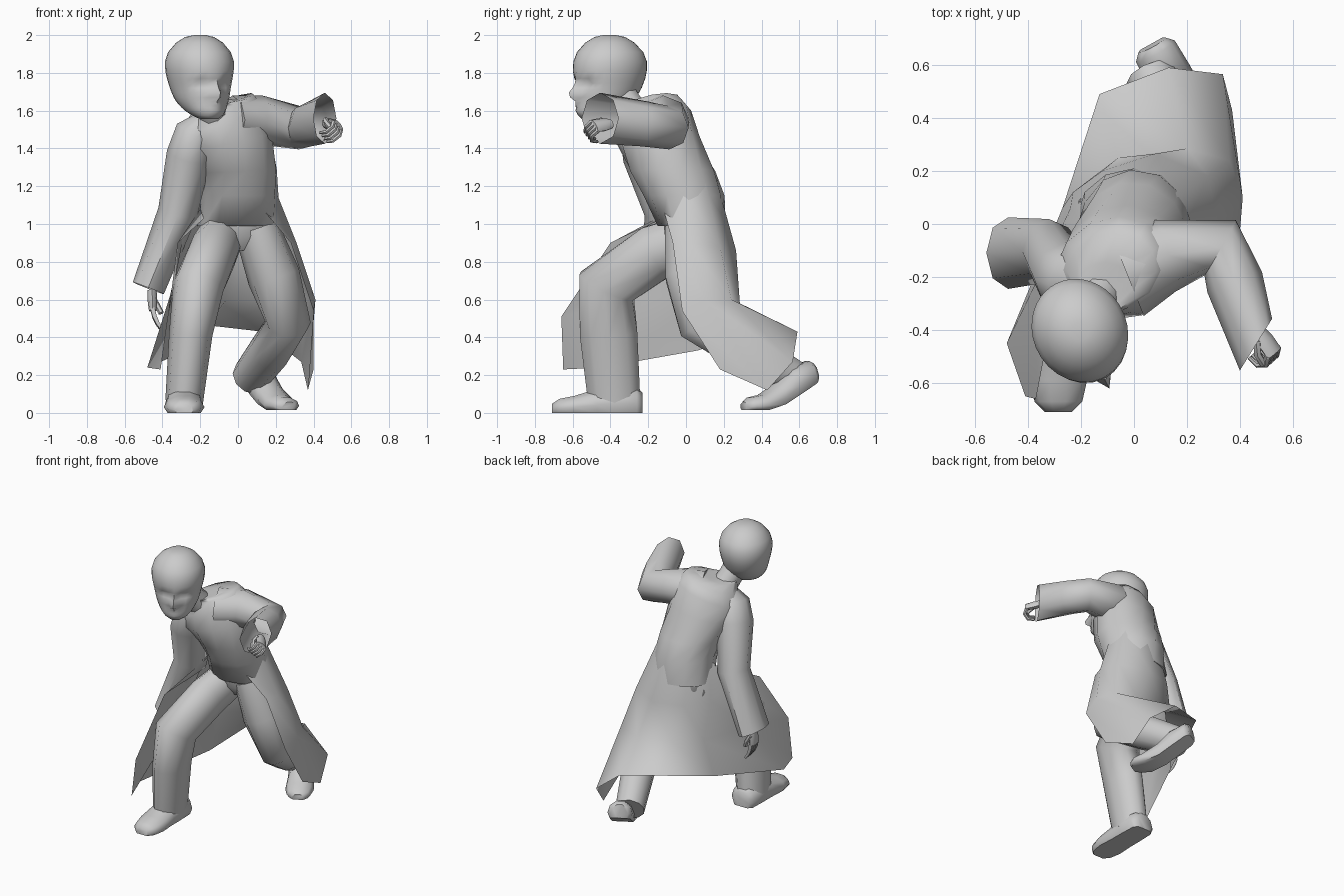
import bpy, bmesh, math
from mathutils import Vector as V, Matrix

if "Cube" in bpy.data.objects:
    bpy.data.objects.remove(bpy.data.objects["Cube"])


def loft(name, rings, closed=True, caps=(True, True), angle=55):
    """Skin a list of equal-length point rings."""
    bm = bmesh.new()
    rows = [[bm.verts.new(p) for p in r] for r in rings]
    n = len(rows[0])
    for a, b in zip(rows, rows[1:]):
        for i in range(n if closed else n - 1):
            j = (i + 1) % n
            bm.faces.new((a[i], a[j], b[j], b[i]))
    if caps[0]:
        bm.faces.new(rows[0])
    if caps[1]:
        bm.faces.new(rows[-1])
    bmesh.ops.recalc_face_normals(bm, faces=bm.faces[:])
    me = bpy.data.meshes.new(name)
    bm.to_mesh(me)
    bm.free()
    ob = bpy.data.objects.new(name, me)
    bpy.context.collection.objects.link(ob)
    bpy.ops.object.select_all(action='DESELECT')
    ob.select_set(True)
    bpy.context.view_layer.objects.active = ob
    bpy.ops.object.shade_smooth_by_angle(angle=math.radians(angle))
    return ob


def ring(c, u, v, n):
    return [c + u * math.cos(2 * math.pi * i / n) + v * math.sin(2 * math.pi * i / n) for i in range(n)]


def tube(name, stations, ref, n=8, caps=(True, True), end=None):
    """Sweep ellipses along a path; a station is (x, y, z, half size along ref, other half size)."""
    pts = [V(s[:3]) for s in stations]
    rings = []
    for i, s in enumerate(stations):
        t = V()
        if i > 0:
            t += (pts[i] - pts[i - 1]).normalized()
        if i < len(pts) - 1:
            t += (pts[i + 1] - pts[i]).normalized()
        elif end:
            t = V(end)
        t.normalize()
        u = (V(ref) - t * t.dot(V(ref))).normalized()
        rings.append(ring(pts[i], u * s[3], t.cross(u) * s[4], n))
    return loft(name, rings, caps=caps)


X, Z = (1, 0, 0), (0, 0, 1)

# Torso of the coat: twisted and leaning ellipses (x, y, z, half width, half depth, yaw, roll)
rings = []
for x, y, z, w, d, yaw, roll in [
        (0, .03, .99, .215, .18, 0, 0), (.005, -.01, 1.15, .21, .215, 5, 0),
        (-.005, -.07, 1.28, .215, .23, 12, 3), (-.05, -.145, 1.44, .24, .215, 22, 12),
        (-.085, -.165, 1.56, .235, .185, 26, 20), (-.085, -.18, 1.63, .185, .15, 26, 20),
        (-.115, -.245, 1.635, .11, .1, 26, 12), (-.135, -.29, 1.63, .08, .08, 26, 8)]:
    m = Matrix.Rotation(math.radians(yaw), 3, 'Z') @ Matrix.Rotation(math.radians(-roll), 3, 'Y')
    rings.append(ring(V((x, y, z)), m @ V((w, 0, 0)), m @ V((0, d, 0)), 12))
loft("coat_torso", rings, angle=70)

# Coat skirt: open at the front, rows from waist to hem, right edge round the back to left edge
skirt = [
    [(.13, -.12, 1.08), (.19, -.02, 1.2), (.16, .1, 1.22), (.03, .165, 1.22),
     (-.12, .1, 1.2), (-.19, .0, 1.15), (-.2, -.06, 1.08), (-.18, -.12, 1.03)],
    [(.28, -.07, .9), (.31, .02, .9), (.28, .18, .88), (.08, .265, .86),
     (-.12, .2, .86), (-.24, .06, .88), (-.29, -.12, .93), (-.32, -.4, .9)],
    [(.4, -.02, .54), (.41, .1, .6), (.36, .24, .6), (.2, .285, .58),
     (-.06, .25, .6), (-.23, .12, .6), (-.36, -.2, .62), (-.37, -.66, .51)],
    [(.4, .18, .23), (.37, .43, .12), (.335, .565, .27), (.13, .59, .43),
     (-.13, .49, .46), (-.27, .06, .33), (-.48, -.45, .24), (-.41, -.65, .23)]]
loft("coat_skirt", skirt, closed=False, caps=(False, False), angle=80)

# Sleeves, open at the cuffs
tube("lowered_sleeve", [(-.17, -.23, 1.55, .06, .09), (-.22, -.22, 1.48, .115, .13),
                        (-.26, -.2, 1.36, .12, .135), (-.32, -.1, 1.06, .105, .12),
                        (-.475, -.11, .66, .088, .135)], X, caps=(True, False))
tube("raised_sleeve", [(-.03, -.18, 1.55, .13, .18), (.12, -.12, 1.55, .13, .14),
                       (.325, -.09, 1.51, .115, .12), (.38, -.22, 1.53, .12, .11),
                       (.46, -.455, 1.56, .135, .115)], Z, caps=(True, False), end=(.85, -.53, 0))

# Trousers
tube("pelvis", [(0, .03, 1.04, .2, .16), (0, .04, .95, .2, .16), (.01, .05, .87, .14, .11)], X, 10)
tube("front_trouser_leg", [(-.09, .07, .93, .12, .14), (-.13, -.16, .85, .13, .155),
                           (-.21, -.42, .67, .135, .165), (-.25, -.41, .42, .115, .16),
                           (-.285, -.38, .06, .1, .145)], X, 10)
tube("rear_trouser_leg", [(.1, .04, .97, .12, .16), (.19, .03, .72, .14, .145),
                          (.265, .08, .48, .12, .135), (.17, .32, .33, .11, .12),
                          (.065, .56, .19, .1, .1)], X, 10)


# Shoes: flat-soled lofts from heel to toe; bend lifts the heel behind the ball
def shoe(name, heel, yaw, scale, bend):
    rot = Matrix.Rotation(math.radians(yaw), 3, 'Z')
    rings = []
    for t, w, h in [(0, .065, .1), (.03, .095, .13), (.15, .1, .15), (.24, .1, .12),
                    (.36, .108, .085), (.44, .09, .07), (.48, .05, .045)]:
        row = []
        for i in range(10):
            a = 2 * math.pi * i / 10
            z = max(0, .35 * h + .65 * h * math.sin(a) * 1.15)
            lift = bend * max(0, .3 - t)
            row.append(V(heel) + rot @ V((w * math.cos(a), -t - bend * .25 * z, z + lift)) * scale)
        rings.append(row)
    loft(name, rings)


shoe("front_shoe", (-.285, -.23, 0), 0, 1, 0)
shoe("rear_shoe", (.065, .68, .015), 29, .88, .58)


# Hands: a palm, four bent fingers and a thumb
def hand(name, loc, d, palm, curl):
    loc, d = V(loc), V(d).normalized()
    p = (V(palm) - d * d.dot(V(palm))).normalized()
    s = d.cross(p)
    tube(name + "_palm", [(*loc, .03, .024), (*(loc + d * .05), .042, .026),
                          (*(loc + d * .11), .045, .02)], s)
    for i in range(4):
        q = loc + d * .1 + s * (i - 1.5) * .023
        path, a = [(*q, .012, .014)], 0
        for k in range(3):
            a += curl
            q = q + (d * math.cos(a) + p * math.sin(a)) * .043
            path.append((*q, .012 - .002 * k, .013 - .002 * k))
        tube(f"{name}_finger_{i + 1}", path, s, 6)
    q = [loc + d * .03 - s * .035, loc + d * .075 - s * .05 + p * .025, loc + d * .12 - s * .035 + p * .045]
    tube(name + "_thumb", [(*c, .015, .015) for c in q], p, 6)


hand("lowered_hand", (-.455, -.13, .65), (.03, -.12, -1), (1, 0, 0), .2)
hand("raised_hand", (.465, -.4, 1.53), (.55, -.75, -.1), (-.5, -.3, -.6), .95)

# Neck
tube("neck", [(-.115, -.24, 1.54, .09, .09), (-.145, -.31, 1.63, .08, .085),
              (-.18, -.38, 1.74, .085, .085)], X, 10)


# Head: rings (z, half width, front, back) with nose, eye sockets and lips pushed into the face
def bump(x, z, cx, cz, sx, sz):
    return math.exp(-((x - cx) / sx) ** 2 - ((z - cz) / sz) ** 2)


rings = []
turn = Matrix.Rotation(math.radians(27), 3, 'Z')
for z, w, f, b in [(-.225, .045, .155, -.05), (-.205, .08, .172, .0), (-.18, .105, .178, .06),
                   (-.165, .115, .178, .085), (-.15, .125, .176, .105), (-.13, .135, .177, .13),
                   (-.11, .143, .178, .147), (-.085, .15, .18, .165), (-.06, .156, .182, .18),
                   (-.035, .162, .185, .19), (-.01, .168, .188, .2), (.03, .176, .192, .208),
                   (.08, .178, .19, .208), (.13, .163, .17, .188), (.18, .122, .125, .14),
                   (.21, .075, .075, .09), (.22, .03, .03, .04)]:
    row = []
    for i in range(32):
        # pack more points into the front of the face
        a = 2 * math.pi * i / 32
        a += .3 * math.cos(a)
        a = -a if math.sin(a) > 2 else a
        x, y = w * math.cos(a), (b - f) / 2 + (f + b) / 2 * math.sin(a)
        if math.sin(a) < 0:
            y -= .05 * bump(x, z, 0, -.1, .024, .03) + .025 * bump(x, z, 0, -.06, .016, .04)
            y -= .016 * bump(x, z, 0, -.152, .045, .012) + .014 * bump(x, z, 0, -.178, .04, .01)
            y += .036 * sum(bump(x, z, c, -.035, .032, .024) for c in (-.06, .06))
            y -= .012 * sum(bump(x, z, c, .005, .05, .02) for c in (-.06, .06))
        row.append(V((-.2, -.41, 1.78)) + turn @ V((x, y, z)))
    rings.append(row)
loft("head", rings)
